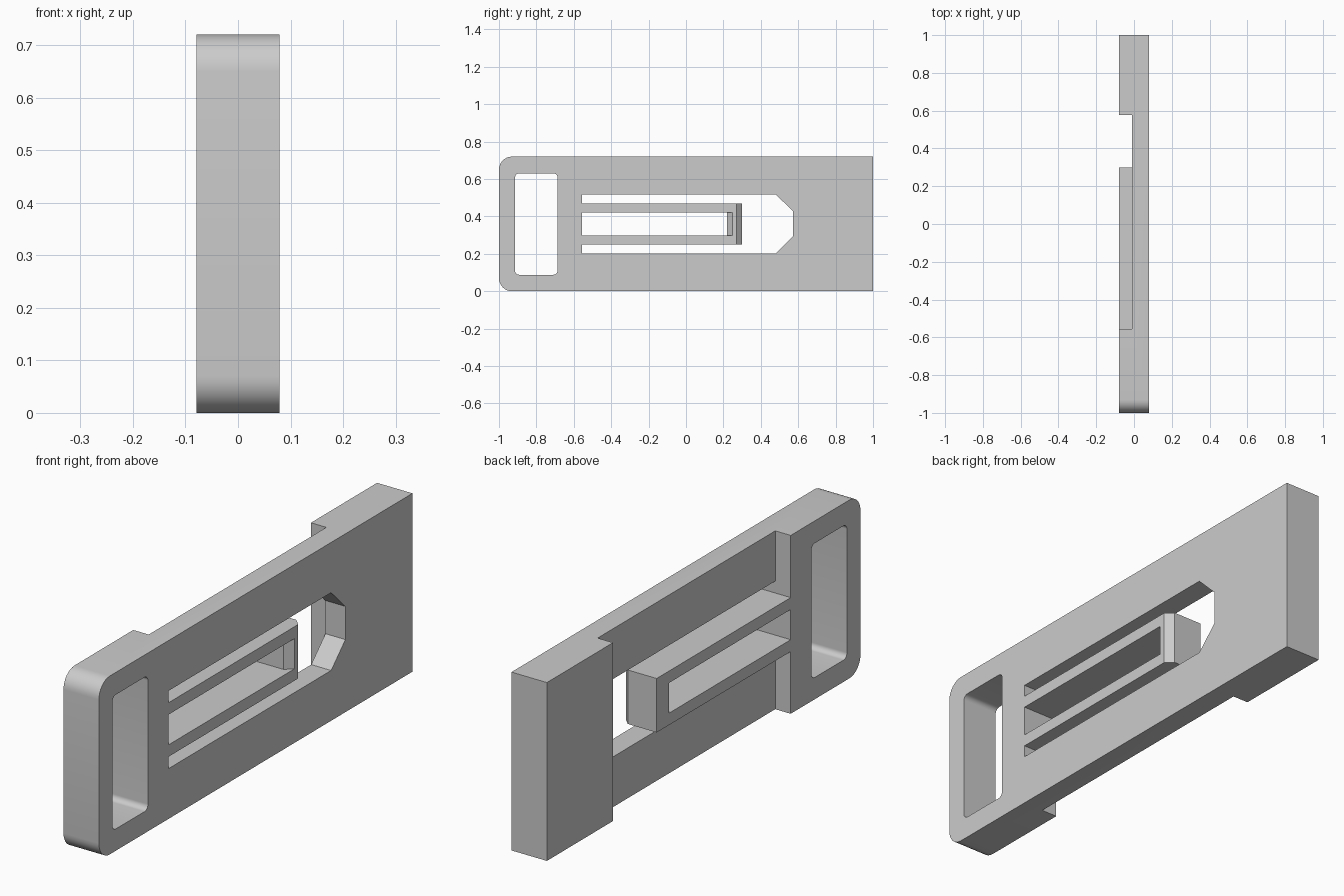
import bpy
import bmesh
from math import sin, cos, pi
from mathutils import Vector

cube = bpy.data.objects.get("Cube")
if cube:
    bpy.data.objects.remove(cube, do_unlink=True)

grey = bpy.data.materials.new("light_grey")
grey.use_nodes = True
grey.diffuse_color = (0.6, 0.6, 0.6, 1)
grey.node_tree.nodes["Principled BSDF"].inputs["Base Color"].default_value = (0.6, 0.6, 0.6, 1)

HALF = 0.079      # half thickness along x
MID = 0.36        # middle height
ROOT = -0.555     # where the tongue and recess begin


def prism(name, outline, axis, low, high):
    """Extrude an outline: (y, z) points along x, or (x, y) points along z."""
    bm = bmesh.new()
    if axis == "x":
        verts = [bm.verts.new((low, a, b)) for a, b in outline]
        step = Vector((high - low, 0, 0))
    else:
        verts = [bm.verts.new((a, b, low)) for a, b in outline]
        step = Vector((0, 0, high - low))
    face = bm.faces.new(verts)
    new = bmesh.ops.extrude_face_region(bm, geom=[face])["geom"]
    bmesh.ops.translate(bm, vec=step, verts=[v for v in new if isinstance(v, bmesh.types.BMVert)])
    bmesh.ops.recalc_face_normals(bm, faces=bm.faces)
    mesh = bpy.data.meshes.new(name)
    bm.to_mesh(mesh)
    bm.free()
    mesh.materials.append(grey)
    obj = bpy.data.objects.new(name, mesh)
    bpy.context.collection.objects.link(obj)
    return obj


def arc(y, z, radius, quarter, steps=8):
    """Quarter-circle corner about a centre."""
    angles = [(quarter + i / steps) * pi / 2 for i in range(steps + 1)]
    return [(y + radius * cos(a), z + radius * sin(a)) for a in angles]


def mirrored(half):
    """Complete an outline given its upper half as (y, height above middle)."""
    return [(y, MID + h) for y, h in half] + [(y, MID - h) for y, h in reversed(half)]


def cut(target, cutter):
    cutter.hide_render = True
    mod = target.modifiers.new("cut", "BOOLEAN")
    mod.operation = "DIFFERENCE"
    mod.solver = "EXACT"
    mod.object = cutter
    bpy.context.view_layer.objects.active = target
    bpy.ops.object.modifier_apply(modifier=mod.name)
    bpy.data.objects.remove(cutter, do_unlink=True)


# Plate with two rounded front corners
R = 0.07
plate = prism("clip_plate", [(1, 0), (1, 0.72)] + arc(R - 1, 0.72 - R, R, 1)
              + arc(R - 1, R, R, 2), "x", -HALF, HALF)

# Rounded strap window
r = 0.022
y0, y1, z0, z1 = -0.914, -0.687, 0.088, 0.63
window = (arc(y1 - r, z1 - r, r, 0) + arc(y0 + r, z1 - r, r, 1)
          + arc(y0 + r, z0 + r, r, 2) + arc(y1 - r, z0 + r, r, 3))
cut(plate, prism("window_cutter", window, "x", -0.2, 0.2))

# Opening that wraps around the tongue, with a chamfered far end
opening = mirrored([(0.30, 0.109), (ROOT, 0.109), (ROOT, 0.157), (0.481, 0.157), (0.572, 0.067)])
cut(plate, prism("opening_cutter", opening, "x", -0.2, 0.2))

# Shallow recess across the right side, leaving the tongue at full thickness
recess = mirrored([(0.4, 0.13), (ROOT, 0.13), (ROOT, 0.5), (0.578, 0.5)])
cut(plate, prism("recess_cutter", recess, "x", -0.2, -0.01))

# Slot between the two tongue arms, flared on the left side
slot = [(-0.2, ROOT), (0.2, ROOT), (0.2, 0.37), (0.05, 0.22), (-0.2, 0.22)]
cut(plate, prism("slot_cutter", slot, "z", MID - 0.061, MID + 0.061))

# Chamfer on the tongue tip
tip = [(0.1, 0.25), (0.1, 0.35), (0.0, 0.35)]
cut(plate, prism("tip_cutter", tip, "z", MID - 0.13, MID + 0.13))

# Smooth the rounded corners and keep all other edges sharp
bpy.ops.object.select_all(action="DESELECT")
plate.select_set(True)
bpy.context.view_layer.objects.active = plate
bpy.ops.object.shade_smooth_by_angle(angle=pi / 6)
